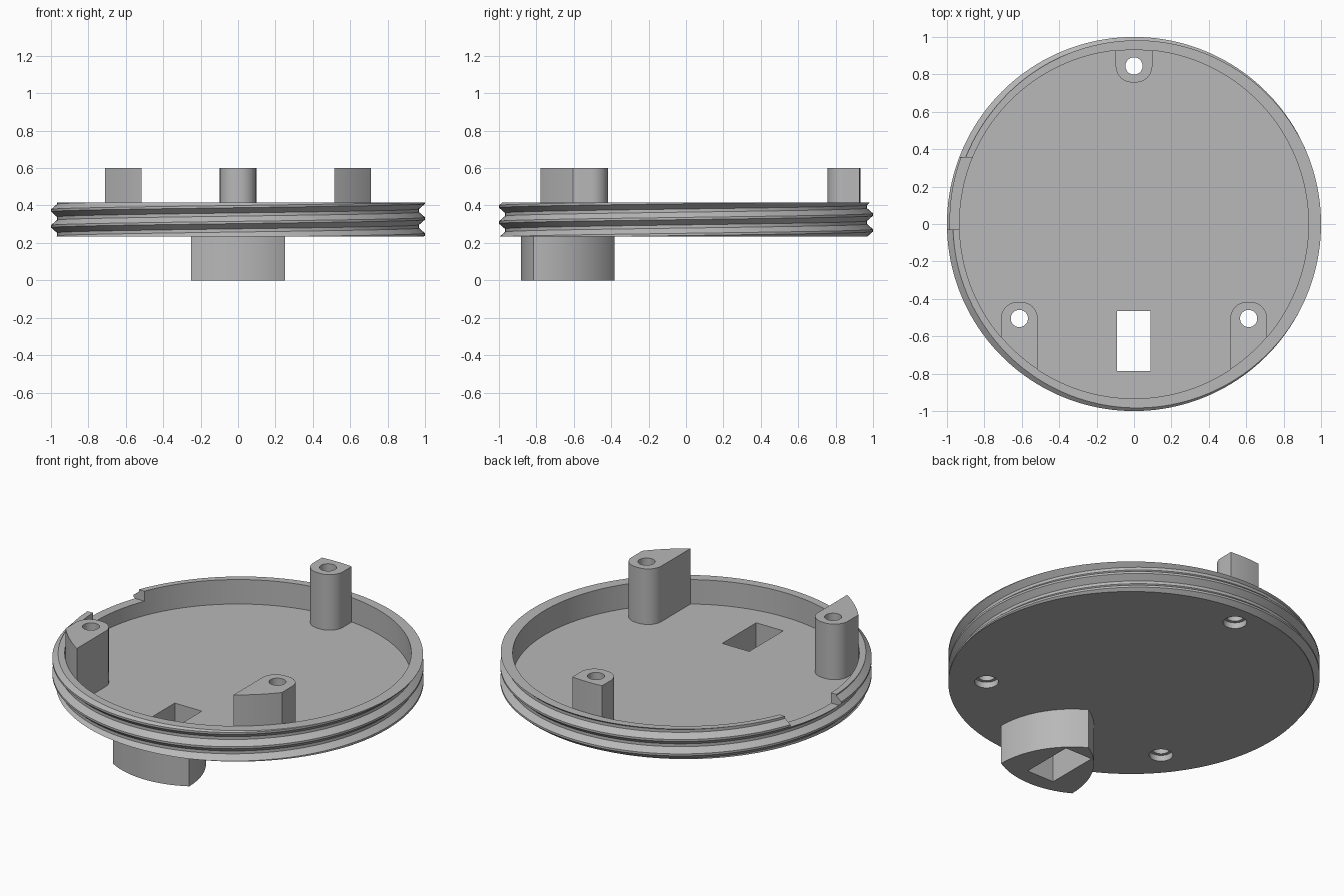
import bpy, bmesh, math
from math import cos, sin, pi

old = bpy.data.objects.get("Cube")
if old:
    bpy.data.objects.remove(old, do_unlink=True)

BOTTOM, FLOOR, RIM, POST_TOP = 0.235, 0.27, 0.415, 0.6
INNER = 0.933
PITCH, CREST_R, ROOT_R = 0.085, 1.0, 0.968
SEGS = 160

grey = bpy.data.materials.new("plain_grey")
grey.use_nodes = True
GREY = (0.48, 0.48, 0.48, 1)
grey.diffuse_color = GREY
grey.node_tree.nodes["Principled BSDF"].inputs["Base Color"].default_value = GREY


def add_object(name, bm):
    bmesh.ops.recalc_face_normals(bm, faces=bm.faces)
    mesh = bpy.data.meshes.new(name)
    bm.to_mesh(mesh)
    bm.free()
    mesh.materials.append(grey)
    obj = bpy.data.objects.new(name, mesh)
    bpy.context.collection.objects.link(obj)
    return obj


def prism(name, outline, z0, z1):
    """Extrude a flat outline from z0 up to z1."""
    bm = bmesh.new()
    face = bm.faces.new([bm.verts.new((x, y, z0)) for x, y in outline])
    top = bmesh.ops.extrude_face_region(bm, geom=[face])["geom"]
    verts = [v for v in top if isinstance(v, bmesh.types.BMVert)]
    bmesh.ops.translate(bm, verts=verts, vec=(0, 0, z1 - z0))
    return add_object(name, bm)


def arc(cx, cy, r, a0, a1, n):
    """Points along an arc, angles in degrees, both ends included."""
    angles = [math.radians(a0 + (a1 - a0) * i / n) for i in range(n + 1)]
    return [(cx + r * cos(a), cy + r * sin(a)) for a in angles]


def cylinder(name, x, y, r, z0, z1, n=48):
    return prism(name, arc(x, y, r, 0, 360, n)[:-1], z0, z1)


def box(name, x0, x1, y0, y1, z0, z1):
    return prism(name, [(x0, y0), (x1, y0), (x1, y1), (x0, y1)], z0, z1)


def activate(obj):
    bpy.ops.object.select_all(action="DESELECT")
    obj.select_set(True)
    bpy.context.view_layer.objects.active = obj


def boolean(obj, tool, operation="DIFFERENCE"):
    """Apply a boolean and throw the tool away."""
    tool.hide_render = True
    mod = obj.modifiers.new("cut", "BOOLEAN")
    mod.operation, mod.solver, mod.object = operation, "EXACT", tool
    activate(obj)
    bpy.ops.object.modifier_apply(modifier=mod.name)
    bpy.data.objects.remove(tool, do_unlink=True)


def threaded_blank(name):
    """Solid disc with a helical thread, trimmed flat at top and bottom."""
    # one pitch of thread: crest flat, flank, root flat, flank
    step = [(-0.006, CREST_R), (0.006, CREST_R), (0.034, ROOT_R), (0.051, ROOT_R)]
    bm = bmesh.new()
    columns = []
    for i in range(SEGS + 1):
        t = i / SEGS
        a = 2 * pi * t
        # a crest passes the -x side at z = 0.373
        start = 0.373 + PITCH * (t - 0.5)
        columns.append([bm.verts.new((r * cos(a), r * sin(a), start + PITCH * k + dz))
                        for k in range(-4, 4) for dz, r in step])
    for a, b in zip(columns, columns[1:]):
        for j in range(len(a) - 1):
            bm.faces.new((a[j], b[j], b[j + 1], a[j + 1]))
    bmesh.ops.remove_doubles(bm, verts=bm.verts, dist=1e-5)
    for z, up in ((BOTTOM, -1), (RIM, 1)):
        bmesh.ops.bisect_plane(bm, geom=bm.verts[:] + bm.edges[:] + bm.faces[:],
                               plane_co=(0, 0, z), plane_no=(0, 0, up), clear_outer=True)
    bmesh.ops.remove_doubles(bm, verts=bm.verts, dist=1e-5)
    bmesh.ops.holes_fill(bm, edges=[e for e in bm.edges if e.is_boundary], sides=0)
    return add_object(name, bm)


def screw_post(name, x, y, side):
    """Post with a rounded inner end, running out to the wall on the given side."""
    half, r = 0.098, 0.088
    pts = arc(half - r, 0, r, 0, -90, 12) + arc(r - half, 0, r, -90, -180, 12)
    pts = [(half, 0.5)] + pts + [(-half, 0.5)]
    post = prism(name, [(x + px, y + side * py) for px, py in pts], FLOOR, POST_TOP)
    boolean(post, cylinder("wall_trim", 0, 0, INNER, 0.1, 0.8, SEGS), "INTERSECT")
    boolean(post, cylinder("screw_hole", x, y, 0.046, 0.1, 0.8))
    return post


def slot():
    return box("slot", -0.09, 0.088, -0.785, -0.465, -0.1, 0.5)


# threaded cap: hollowed, with a notch in the rim and a slot in the floor
cap = threaded_blank("threaded_cap")
boolean(cap, cylinder("cavity", 0, 0, INNER, FLOOR, 0.8, SEGS))
boolean(cap, box("notch", -1.2, -0.8, -0.03, 0.355, 0.355, 0.8))
boolean(cap, slot())
parts = [cap]

# three screw posts, each over a wider clearance hole in the floor
for name, x, y, side in (("back_post", 0, 0.845, 1),
                         ("front_left_post", 0.613, -0.505, -1),
                         ("front_right_post", -0.613, -0.505, -1)):
    boolean(cap, cylinder("clearance_hole", x, y, 0.064, 0.1, 0.3))
    parts.append(screw_post(name, x, y, side))

# grip under the cap: triangle with bulging sides, slotted through
W, BASE = 0.5, -0.815
APEX = BASE + W * sin(pi / 3)
outline = (arc(-W / 2, BASE, W, 0, 60, 16)[:-1]
           + arc(W / 2, BASE, W, 120, 180, 16)[:-1]
           + arc(0, APEX, W, 240, 300, 16)[:-1])
grip = prism("bottom_grip", outline, 0, BOTTOM)
boolean(grip, slot())
parts.append(grip)

for part in parts:
    activate(part)
    bpy.ops.object.shade_smooth_by_angle(angle=math.radians(30))
